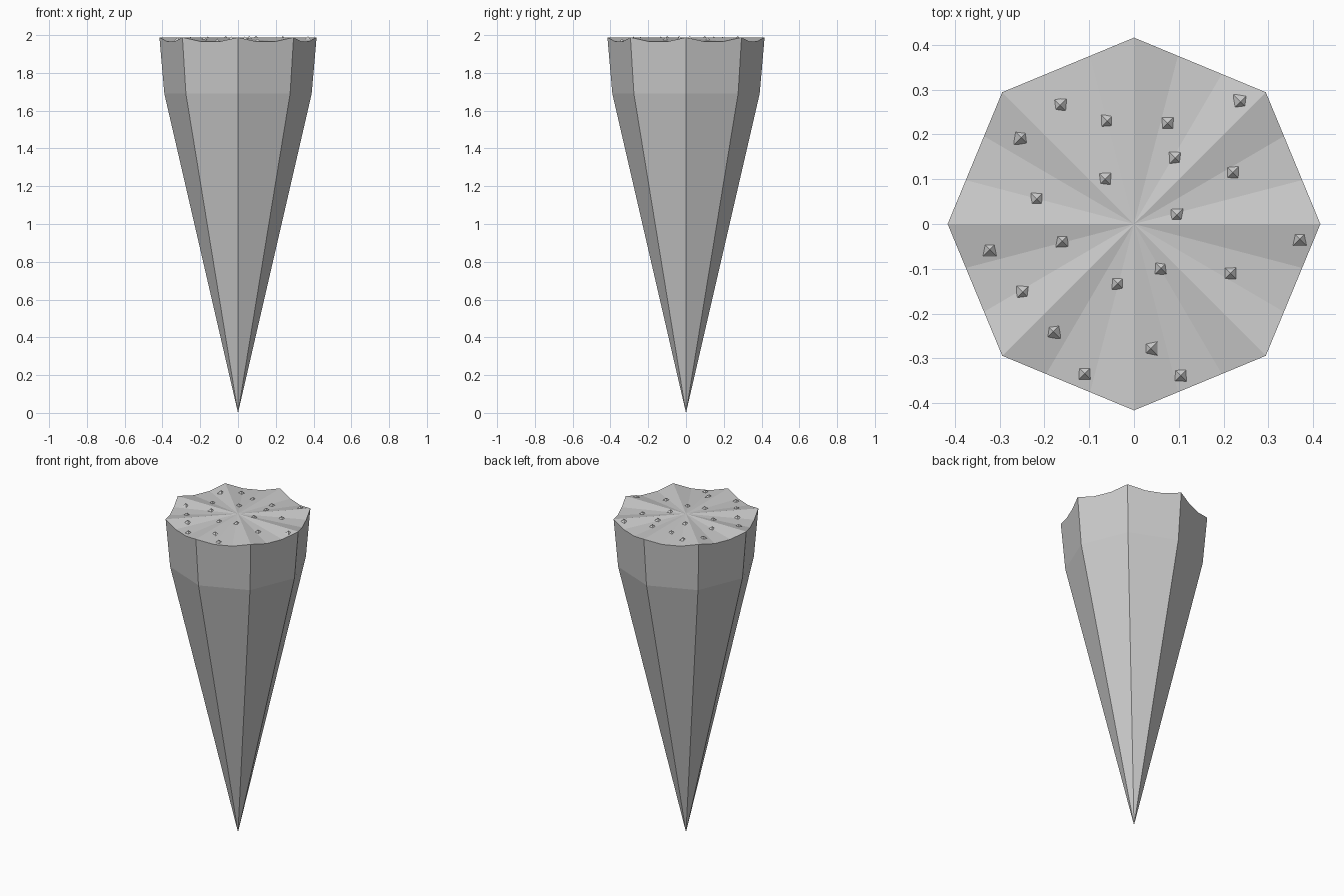
import bpy, bmesh
from math import sin, cos, pi, floor
from mathutils import Vector

if "Cube" in bpy.data.objects:
    bpy.data.objects.remove(bpy.data.objects["Cube"])

SIDES, CUTS = 8, 3
TOP_R, RING_R, RING_Z = 0.416, 0.39, 1.69
PEAK_Z, DIP_Z, MID_Z = 1.988, 1.966, 1.988


def corner(i, r, z):
    a = 2 * pi * i / SIDES
    return Vector((r * cos(a), r * sin(a), z))


def finish(bm, name):
    bmesh.ops.recalc_face_normals(bm, faces=bm.faces)
    me = bpy.data.meshes.new(name)
    bm.to_mesh(me)
    bm.free()
    ob = bpy.data.objects.new(name, me)
    bpy.context.collection.objects.link(ob)


# Tapered cone with a scalloped rim and a pleated top
rim = []
for i in range(SIDES):
    a, b = corner(i, TOP_R, PEAK_Z), corner(i + 1, TOP_R, PEAK_Z)
    for k in range(CUTS):
        p = a.lerp(b, k / CUTS)
        if k:
            p.z = DIP_Z
        rim.append(p)
n = len(rim)

bm = bmesh.new()
tip = bm.verts.new((0, 0, 0))
mid = bm.verts.new((0, 0, MID_Z))
ring = [bm.verts.new(corner(i, RING_R, RING_Z)) for i in range(SIDES)]
top = [bm.verts.new(p) for p in rim]
for i in range(SIDES):
    j = (i + 1) % SIDES
    bm.faces.new((tip, ring[j], ring[i]))
    upper = [top[(i * CUTS + k) % n] for k in range(CUTS + 1)]
    bm.faces.new([ring[i], ring[j]] + upper[::-1])
for i in range(n):
    bm.faces.new((mid, top[i], top[(i + 1) % n]))
finish(bm, "cone_body")


# Height of the pleated top at a given spot
def top_height(x, y):
    for i in range(n):
        a, b = rim[i], rim[(i + 1) % n]
        det = a.x * b.y - a.y * b.x
        u, v = (x * b.y - y * b.x) / det, (a.x * y - a.y * x) / det
        if u >= -1e-6 and v >= -1e-6:
            return MID_Z + u * (a.z - MID_Z) + v * (b.z - MID_Z)
    return MID_Z


# Small pyramid studs scattered over the top
spots = [(-.165, .265), (-.06, .23), (.075, .225), (.238, .273), (-.252, .193),
         (.092, .147), (-.065, .1), (.22, .115), (-.217, .056), (.095, .02),
         (-.16, -.038), (-.322, -.057), (.37, -.034), (.06, -.099), (.215, -.11),
         (-.036, -.133), (-.248, -.152), (-.18, -.24), (.037, -.278),
         (-.11, -.334), (.104, -.338)]
bm = bmesh.new()
for x, y in spots:
    z = top_height(x, y)
    h = 0.016
    apex = bm.verts.new((x, y, min(z + 0.013, 2.0)))
    base = [bm.verts.new((x + sx * h, y + sy * h, z - 0.004))
            for sx, sy in ((-1, -1), (1, -1), (1, 1), (-1, 1))]
    for k in range(4):
        bm.faces.new((base[k], base[(k + 1) % 4], apex))
    bm.faces.new(base[::-1])
finish(bm, "top_studs")
